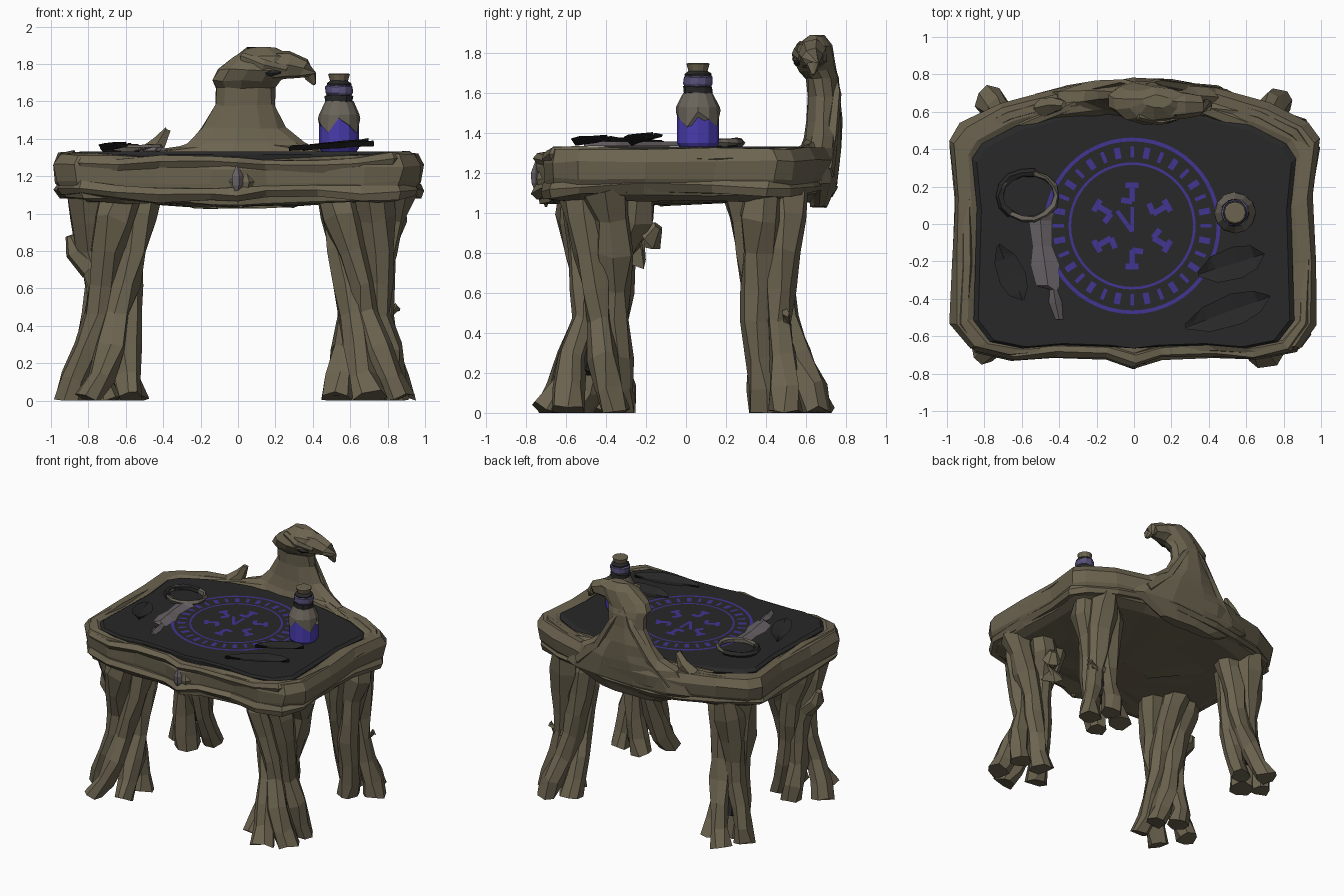
import bpy, bmesh, math, random
from mathutils import Vector

random.seed(4)
if "Cube" in bpy.data.objects:
    bpy.data.objects.remove(bpy.data.objects["Cube"])


def material(name, r, g, b):
    m = bpy.data.materials.new(name)
    m.use_nodes = True
    m.diffuse_color = (r, g, b, 1)
    m.node_tree.nodes["Principled BSDF"].inputs["Base Color"].default_value = (r, g, b, 1)
    return m


WOOD = material("weathered wood", .15, .127, .08)
DARK = material("dark slate", .021, .021, .021)
RUNE = material("rune purple", .052, .035, .29)
GLASS = material("violet glass", .065, .045, .42)
CLOTH = material("grey cloth", .14, .125, .1)
LILAC = material("dusty lilac", .1, .085, .2)
PALE = material("pale metal", .135, .118, .128)


def finish(name, bm, mat):
    bmesh.ops.recalc_face_normals(bm, faces=bm.faces)
    me = bpy.data.meshes.new(name)
    bm.to_mesh(me)
    bm.free()
    me.materials.append(mat)
    ob = bpy.data.objects.new(name, me)
    bpy.context.collection.objects.link(ob)
    return ob


def loft(name, rings, mat, jitter=0, caps=True, closed=False):
    """Skin a list of equal-sized rings."""
    bm = bmesh.new()
    rows = []
    for ring in rings:
        rows.append([bm.verts.new([c + random.uniform(-jitter, jitter) for c in p]) for p in ring])
    for v in bm.verts:
        v.co.z = max(v.co.z, 0)
    n = len(rows[0])
    for a, b in zip(rows, rows[1:] + rows[:1] if closed else rows[1:]):
        for i in range(n):
            bm.faces.new((a[i], a[(i + 1) % n], b[(i + 1) % n], b[i]))
    if caps and not closed:
        bm.faces.new(rows[0])
        bm.faces.new(rows[-1])
    return finish(name, bm, mat)


def tube(name, path, mat=WOOD, sides=7, jitter=.008, closed=False):
    """Rough tube through (point, radius) pairs."""
    rings = []
    n = len(path)
    for i, (p, r) in enumerate(path):
        nxt = path[(i + 1) % n][0] if closed else path[min(i + 1, n - 1)][0]
        prv = path[i - 1][0] if closed or i else p
        t = (Vector(nxt) - Vector(prv)).normalized()
        ref = Vector((0, 0, 1)) if closed or abs(t.z) < .6 else Vector((0, 1, 0))
        u = t.cross(ref).normalized()
        w = t.cross(u)
        angles = [math.tau * k / sides for k in range(sides)]
        rings.append([Vector(p) + r * (u * math.cos(a) + w * math.sin(a)) for a in angles])
    return loft(name, rings, mat, jitter, closed=closed)


def oval(cx, cy, rx, ry, z, sides=12):
    return [(cx + rx * math.cos(math.tau * k / sides),
             cy + ry * math.sin(math.tau * k / sides), z) for k in range(sides)]


def lerp(a, b, t):
    return a + (b - a) * t


# Table outline, mirrored across x
half = [(0, -.75), (.15, -.7), (.45, -.69), (.68, -.71), (.88, -.67), (.98, -.54), (.97, -.2),
        (.96, .15), (.99, .45), (.93, .54), (.72, .65), (.45, .72), (.2, .77)]
outline = half + [(-x, y) for x, y in reversed(half[1:])]


def outline_ring(s, z, front_dip=0):
    ring = []
    for x, y in outline:
        dip = front_dip * (1 - abs(x)) if y < -.5 else 0
        ring.append((x * s, y * s - .35 * (1 - s), z - dip))
    return ring


# Wooden rim with closed underside
rim = [(.84, 1.29, 0), (.9, 1.325, .05), (.97, 1.325, .06), (1, 1.26, .03), (.985, 1.17, .02),
       (.94, 1.09, .04), (.87, 1.06, .01), (.6, 1.06, 0), (.25, 1.04, 0)]
loft("table_rim", [outline_ring(*r) for r in rim], WOOD, .008)

# Dark top slab
slab = []
for s, z in ((.85, 1.25), (.875, 1.315), (.85, 1.332)):
    slab.append([(x, max(y, -.665), h) for x, y, h in outline_ring(s, z)])
loft("table_slab", slab, DARK)

# Vines running around the rim
for k, (s, z, r) in enumerate(((.95, 1.13, .04), (.935, 1.285, .038))):
    path = []
    for i, p in enumerate(outline_ring(s, z, .03)):
        wob = math.sin(i * 1.3 + k * 2) * .015
        path.append(((p[0] - wob * p[0], p[1], p[2] + wob), r))
    tube(f"rim_vine_{k + 1}", path, sides=6, closed=True)
for k in (-1, 1):
    tube("back_vine", [((-.6, .56 + .03 * k, 1.28), .04), ((-.2, .66 - .03 * k, 1.33), .045),
                       ((.2, .66 + .03 * k, 1.33), .045), ((.6, .56 - .03 * k, 1.28), .04)])


# Legs made of twisting root strands around a dark core
def leg(name, top, waist, foot, spread, twist, count=5):
    levels = [1.13, .98, .8, .62, .46, .28, .12, 0]
    radii = [.11, .105, .09, .078, .075, .078, .08, .085]
    for i in range(count):
        path = []
        start = math.tau * i / count + random.uniform(-.2, .2)
        for z, r in zip(levels, radii):
            a = start + twist * (1.13 - z)
            if z > .5:
                t = (z - .5) / .63
                end, wide = top, spread[0]
            else:
                t = (.5 - z) / .5
                end, wide = foot, spread[1]
            c = Vector(waist).lerp(Vector(end), t)
            d = lerp(.075, wide, t ** 1.2) * random.uniform(.88, 1.1)
            path.append(((c.x + d * math.cos(a), c.y + d * math.sin(a), z), r * random.uniform(.85, 1.1)))
        tube(f"{name}_strand_{i + 1}", path, jitter=.014)
    tube(f"{name}_core", [((*top, 1.08), .13), ((*top, .92), .12), ((*waist, .5), .07),
                          ((*foot, .2), .06)], DARK)


for side, label in ((-1, "right"), (1, "left")):
    leg(f"front_{label}_leg", (side * .66, -.4), (side * .67, -.43), (side * .715, -.5),
        (.16, .18), side * 1.9)
    leg(f"back_{label}_leg", (side * .7, .39), (side * .69, .42), (side * .74, .53),
        (.1, .13), side * -1.6, 4)

# Broken twigs on the legs and the back rim
tube("leg_twig", [((.7, .48, .47), .05), ((.8, .5, .45), .032), ((.86, .5, .5), .022)], sides=5)
tube("knee_knot", [((.6, -.28, .8), .1), ((.66, -.19, .88), .08), ((.68, -.14, .93), .03)])
tube("outer_knot", [((-.78, -.4, .72), .08), ((-.87, -.4, .8), .06), ((-.9, -.4, .88), .03)])
tube("rim_twig", [((-.5, .62, 1.3), .06), ((-.42, .64, 1.37), .045), ((-.375, .64, 1.445), .02)], sides=5)

# Carved bird rising at the back: z, x min, x max, y front, y back
sections = [(1.03, -.25, .3, .62, .71), (1.15, -.55, .58, .59, .76), (1.32, -.42, .46, .57, .78),
            (1.38, -.28, .35, .59, .78), (1.46, -.2, .25, .6, .78), (1.58, -.13, .2, .61, .77),
            (1.67, -.12, .2, .6, .765), (1.71, -.14, .23, .56, .755), (1.77, -.11, .28, .53, .745),
            (1.84, -.03, .3, .555, .73), (1.885, .04, .2, .62, .69)]
loft("bird_body", [oval((a + b) / 2, (c + d) / 2, (b - a) / 2, (d - c) / 2, z, 11)
                   for z, a, b, c, d in sections], WOOD, .006)
tube("bird_beak", [((.15, .635, 1.79), .085), ((.27, .635, 1.795), .075), ((.35, .635, 1.775), .055),
                   ((.39, .635, 1.735), .035), ((.41, .635, 1.69), .008)], jitter=.003)
tube("bird_brow", [((.02, .575, 1.84), .02), ((.14, .55, 1.8), .028), ((.26, .575, 1.775), .015)], sides=5)
tube("bird_eye", [((.13, .55, 1.755), .006), ((.18, .555, 1.75), .018), ((.23, .56, 1.755), .006)],
     DARK, 5, 0)
for k in (-1, 1):
    tube("bird_feather_ridge", [((.05 + .4 * k, .7, 1.2), .04), ((.04 + .23 * k, .73, 1.38), .035),
                                ((.04 + .09 * k, .755, 1.6), .025), ((.04, .74, 1.74), .01)], sides=5)

# Crystal in a pointed wooden mount on the front edge
loft("crystal_mount", [oval(.015, -.7, r, .055 * r / .09, z, 6) for r, z in
                       ((.01, 1.03), (.06, 1.1), (.09, 1.17), (.05, 1.24), (.01, 1.28))], WOOD)
loft("crystal", [oval(-.005, -.75, r, r * .8, z, 5) for r, z in
                 ((.004, 1.1), (.03, 1.15), (.034, 1.2), (.004, 1.26))], PALE)

# Painted circle on the slab
TOP = 1.336
CX = CY = -.01


def stroke(bm, p, q, w):
    p, q = Vector(p), Vector(q)
    side = (q - p).orthogonal().normalized() * w / 2
    bm.faces.new([bm.verts.new((CX + v.x, CY + v.y, TOP)) for v in (p - side, q - side, q + side, p + side)])


def polar(r, a):
    return r * math.cos(a), r * math.sin(a)


bm = bmesh.new()
for radius, width in ((.462, .02), (.333, .014)):
    for k in range(48):
        a, b = math.tau * k / 48, math.tau * (k + 1) / 48
        stroke(bm, polar(radius, a), polar(radius, b), width)
for k in range(32):
    a = math.tau * k / 32
    stroke(bm, polar(.365, a), polar(.425, a), .02 + .012 * (k % 2))
for k in range(6):
    a = math.tau * k / 6 + math.pi / 2
    stroke(bm, polar(.13, a), polar(.23, a), .03)
    stroke(bm, polar(.22, a - .16), polar(.22, a + .16), .03)
    stroke(bm, polar(.13, a), polar(.15, a + .4), .03)
stroke(bm, (0, -.03), (0, .1), .02)
stroke(bm, (0, -.03), (-.08, .08), .022)
for f in bm.faces:
    f.normal_update()
    if f.normal.z < 0:
        f.normal_flip()
ob = finish("rune_circle", bm, RUNE)
for p in ob.data.polygons:
    if p.normal.z < 0:
        p.flip()

# Stoppered bottle
BX, BY = .54, .06


def turned(name, profile, mat, jitter=0):
    return loft(name, [oval(BX, BY, r, r, z) for r, z in profile], mat, jitter)


turned("bottle_glass", [(.095, 1.333), (.106, 1.35), (.106, 1.5), (.08, 1.56), (.06, 1.6)], GLASS)
hem = [(x, y, z - .04 * (k % 3)) for k, (x, y, z) in enumerate(oval(BX, BY, .112, .112, 1.51))]
loft("bottle_cloth", [hem, oval(BX, BY, .108, .108, 1.53), oval(BX, BY, .075, .075, 1.6)], CLOTH, .003)
turned("bottle_band", [(.06, 1.585), (.073, 1.6), (.073, 1.63), (.06, 1.64)], DARK, .004)
turned("bottle_neck", [(.065, 1.63), (.073, 1.645), (.073, 1.68), (.06, 1.69)], LILAC, .003)
turned("bottle_lip", [(.066, 1.68), (.066, 1.695), (.045, 1.71)], DARK, .003)
turned("bottle_cork", [(.042, 1.69), (.058, 1.745), (.05, 1.75)], WOOD)


# Curled dark leaves
def leaf(name, x, y, length, width, angle, lift):
    rows = []
    for t, w in ((-.5, .15), (-.25, .8), (.1, 1), (.35, .7), (.5, .08)):
        row = []
        for s, z in ((-1, .03), (0, .008), (1, .022), (0, .0)):
            u, v = t * length, s * w * width / 2
            row.append((x + u * math.cos(angle) - v * math.sin(angle),
                        y + u * math.sin(angle) + v * math.cos(angle), 1.336 + z + lift * (t + .5)))
        rows.append(row)
    return loft(name, rows, DARK, .003)


leaf("leaf_near_bottle", .52, -.215, .37, .18, .3, .04)
leaf("leaf_front", .5, -.47, .48, .17, .35, .025)
leaf("leaf_right", -.66, -.26, .32, .15, -1.15, .02)

# Ringed blade lying on the slab
hoop = [((-.565 + .15 * math.cos(math.tau * k / 14), .15 + .125 * math.sin(math.tau * k / 14), 1.352), .017)
        for k in range(14)]
tube("blade_hoop", hoop, CLOTH, 5, .005, True)
tube("hoop_wrap", [(p, .022) for p, r in hoop[3:10]], DARK, 5, .004)
blade = [(-.46, .06, .03), (-.5, .02, .06), (-.49, -.12, .05), (-.475, -.22, .075), (-.46, -.33, .06),
         (-.43, -.35, .02), (-.42, -.42, .035), (-.4, -.51, .02)]
loft("blade", [[(x - w, y, 1.334), (x, y, 1.356), (x + w, y, 1.334)] for x, y, w in blade], PALE)
